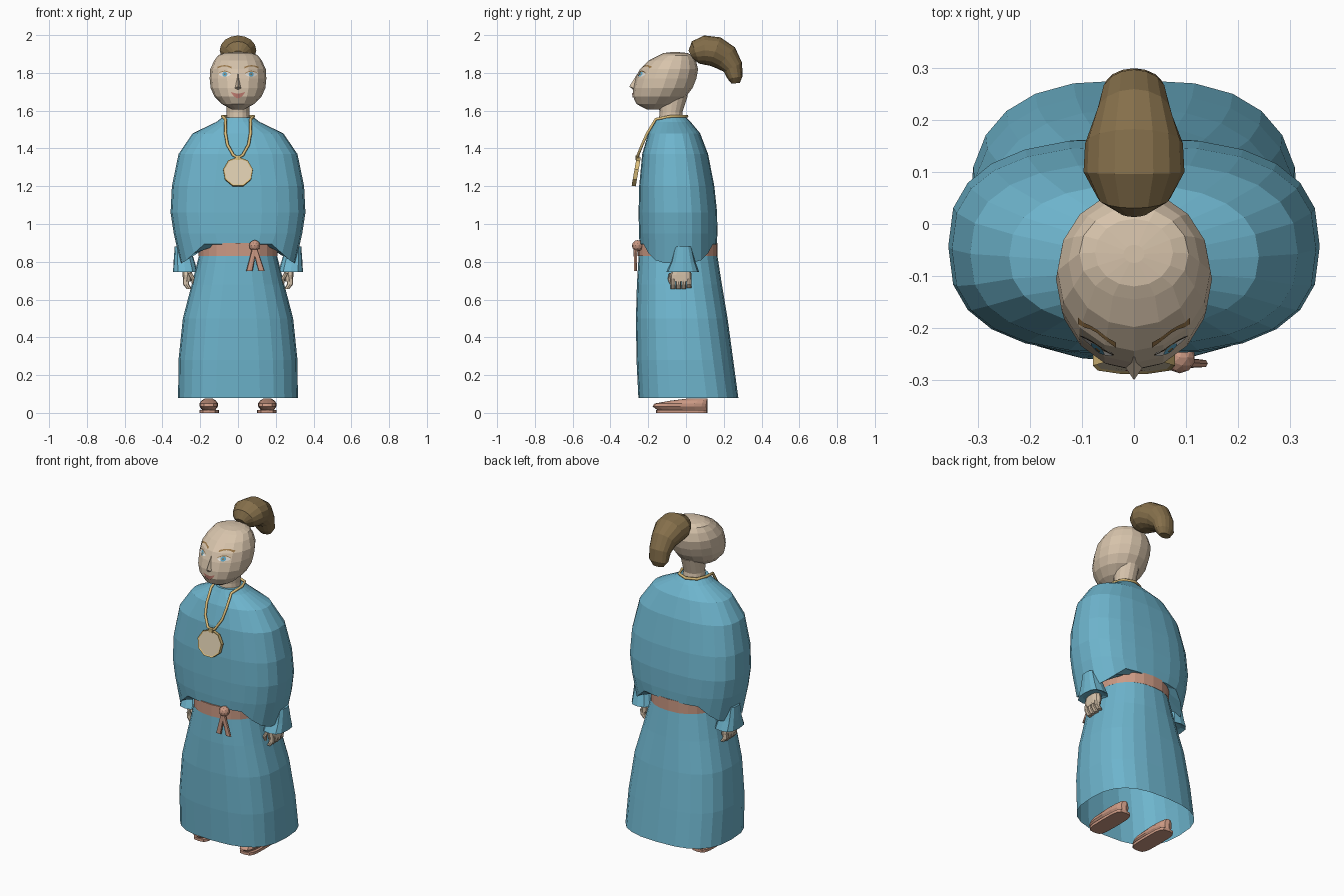
import bpy, bmesh, math
from mathutils import Vector, Matrix
from mathutils.bvhtree import BVHTree

if "Cube" in bpy.data.objects:
    bpy.data.objects.remove(bpy.data.objects["Cube"])


def material(name, rgb):
    m = bpy.data.materials.new(name)
    m.diffuse_color = (*rgb, 1)
    m.use_nodes = True
    m.node_tree.nodes["Principled BSDF"].inputs["Base Color"].default_value = m.diffuse_color
    return m


BLUE = material("robe blue", (0.155, 0.46, 0.61))
SKIN = material("skin", (0.68, 0.55, 0.41))
SALMON = material("salmon cloth", (0.60, 0.32, 0.23))
GOLD = material("gold", (0.72, 0.52, 0.20))
IVORY = material("ivory", (0.72, 0.61, 0.43))
HAIR = material("hair brown", (0.235, 0.16, 0.07))
WHITE = material("eye white", (0.78, 0.76, 0.72))
IRIS = material("iris blue", (0.12, 0.42, 0.62))
LIP = material("lip pink", (0.52, 0.20, 0.16))
BROW = material("brow brown", (0.33, 0.19, 0.07))


def finish(bm, name, *mats):
    bmesh.ops.recalc_face_normals(bm, faces=bm.faces)
    me = bpy.data.meshes.new(name)
    bm.to_mesh(me)
    bm.free()
    for m in mats:
        me.materials.append(m)
    ob = bpy.data.objects.new(name, me)
    bpy.context.collection.objects.link(ob)
    return ob


def ring(z, hx, y0, y1, e=2.0, n=24, cx=0.0):
    """Horizontal superellipse starting at the front middle."""
    pts = []
    for i in range(n):
        a = 2 * math.pi * i / n
        s, c = math.sin(a), math.cos(a)
        x = math.copysign(abs(s) ** (2 / e), s) * hx
        y = (y0 + y1) / 2 - math.copysign(abs(c) ** (2 / e), c) * (y1 - y0) / 2
        pts.append(Vector((cx + x, y, z)))
    return pts


def loft(name, rings, mat, caps=(True, True)):
    bm = bmesh.new()
    vs = [[bm.verts.new(p) for p in r] for r in rings]
    n = len(vs[0])
    for a, b in zip(vs, vs[1:]):
        for i in range(n):
            j = (i + 1) % n
            bm.faces.new((a[i], a[j], b[j], b[i]))
    if caps[0]:
        bm.faces.new(vs[0])
    if caps[1]:
        bm.faces.new(vs[-1])
    return finish(bm, name, mat)


# Long skirt, open at the hem
loft("skirt", [ring(*r) for r in (
    (0.08, 0.317, -0.252, 0.277, 2.7), (0.28, 0.315, -0.262, 0.25, 2.6),
    (0.50, 0.292, -0.265, 0.22, 2.5), (0.68, 0.245, -0.26, 0.19, 2.4),
    (0.84, 0.205, -0.25, 0.165, 2.3))], BLUE, (False, True))

# Waist sash
loft("belt", [ring(z, 0.208, -0.255, 0.168, 2.3) for z in (0.83, 0.90)], SALMON)

# Draped upper robe, hem dipping at the sides
upper = [ring(*r) for r in (
    (1.565, 0.082, -0.155, 0.0, 2), (1.54, 0.115, -0.168, 0.025, 2),
    (1.48, 0.24, -0.20, 0.075, 2.3), (1.37, 0.315, -0.232, 0.117, 2.5),
    (1.20, 0.350, -0.248, 0.15, 2.6), (1.06, 0.357, -0.251, 0.165, 2.6),
    (0.95, 0.340, -0.249, 0.166, 2.6))]
hem = ring(0.89, 0.305, -0.246, 0.164, 2.6)
for p in hem:
    p.z = 0.893 - 0.10 * min(1, max(0, (abs(p.x) - 0.18) / 0.11))
loft("upper_robe", upper + [hem, ring(0.89, 0.19, -0.23, 0.15, 2.3)], BLUE)

# Cuffs, hands, shoes on both sides
for side, s in (("left", 1), ("right", -1)):
    loft(side + "_cuff", [ring(z, hx, y0, y1, 2.8, 12, s * cx) for z, hx, y0, y1, cx in (
        (0.88, 0.04, -0.06, 0.03, 0.295), (0.80, 0.056, -0.08, 0.05, 0.285),
        (0.745, 0.065, -0.105, 0.07, 0.279), (0.755, 0.045, -0.08, 0.045, 0.275))], BLUE)
    loft(side + "_palm", [ring(z, hx, y0, y1, 2.8, 10, s * cx) for z, hx, y0, y1, cx in (
        (0.78, 0.025, -0.06, 0.02, 0.27), (0.73, 0.026, -0.085, 0.03, 0.268),
        (0.695, 0.022, -0.082, 0.03, 0.27))], SKIN)
    for i in range(4):
        y = -0.081 + i * 0.028
        tip = 0.655 + 0.005 * (i == 3)
        loft(f"{side}_finger_{i + 1}", [
            ring(z, hx, y, y + 0.026, 2.5, 8, s * cx) for z, hx, cx in (
                (0.71, 0.016, 0.276), (0.68, 0.016, 0.275), (tip, 0.013, 0.258))], SKIN)
    loft(side + "_thumb", [ring(z, 0.012, y, y + 0.026, 2.2, 8, s * cx) for z, y, cx in (
        (0.74, -0.09, 0.255), (0.71, -0.097, 0.238), (0.68, -0.088, 0.232))], SKIN)
    loft(side + "_sole", [ring(z, 0.052, -0.16, 0.115, 4, 16, s * 0.153)
                          for z in (0.0, 0.016)], SALMON)
    loft(side + "_shoe", [ring(z, hx, y0, 0.115, 2.8, 16, s * 0.155) for z, hx, y0 in (
        (0.014, 0.034, -0.15), (0.035, 0.049, -0.178), (0.05, 0.049, -0.165),
        (0.065, 0.038, -0.08), (0.075, 0.022, 0.0))], SALMON)

# Sash knot and hanging tails
bm = bmesh.new()
bmesh.ops.create_icosphere(bm, subdivisions=2, radius=0.03,
                           matrix=Matrix.Translation((0.088, -0.257, 0.885)))
finish(bm, "belt_knot", SALMON)
for name, x in (("belt_tail_a", 0.06), ("belt_tail_b", 0.125)):
    loft(name, [ring(0.875, 0.012, -0.277, -0.257, 3, 8, 0.088),
                ring(0.75, 0.017, -0.276, -0.26, 3, 8, x)], SALMON)

# Neck and head
loft("neck", [ring(*r, 2, 16) for r in (
    (1.53, 0.066, -0.145, -0.01), (1.59, 0.06, -0.14, -0.02),
    (1.68, 0.065, -0.15, 0.01))], SKIN)
head = loft("head", [ring(*r, 2, 16) for r in (
    (1.605, 0.03, -0.205, -0.14), (1.635, 0.085, -0.262, -0.06),
    (1.675, 0.125, -0.281, 0.0), (1.72, 0.145, -0.28, 0.035),
    (1.77, 0.15, -0.267, 0.055), (1.82, 0.147, -0.244, 0.064),
    (1.865, 0.126, -0.198, 0.052), (1.893, 0.105, -0.145, 0.032),
    (1.905, 0.075, -0.12, 0.01), (1.91, 0.02, -0.075, -0.04))], SKIN)

# Nose wedge
bm = bmesh.new()
v = [bm.verts.new(p) for p in ((0, -0.255, 1.80), (0, -0.30, 1.728), (0.024, -0.265, 1.715),
                               (-0.024, -0.265, 1.715), (0, -0.277, 1.708))]
for f in ((0, 1, 2), (0, 3, 1), (1, 4, 2), (1, 3, 4)):
    bm.faces.new([v[i] for i in f])
finish(bm, "nose", SKIN)

# Facial details as thin plates laid on the head
bm = bmesh.new()
bm.from_mesh(head.data)
surface = BVHTree.FromBMesh(bm)
bm.free()


def on_face(x, z, lift):
    hit = surface.ray_cast(Vector((x, -1, z)), Vector((0, 1, 0)))[0]
    return Vector((x, (hit.y if hit else -0.2) - lift, z))


def oval(name, cx, cz, rx, rz, mat, lift, n=12):
    bm = bmesh.new()
    mid = bm.verts.new(on_face(cx, cz, lift))
    rim = [bm.verts.new(on_face(cx + rx * math.cos(2 * math.pi * i / n),
                                cz + rz * math.sin(2 * math.pi * i / n), lift))
           for i in range(n)]
    for i in range(n):
        bm.faces.new((mid, rim[i], rim[(i + 1) % n]))
    finish(bm, name, mat)


def strip(name, x0, x1, low, high, mat, lift=0.004, n=6):
    bm = bmesh.new()
    xs = [x0 + (x1 - x0) * i / n for i in range(n + 1)]
    vs = [[bm.verts.new(on_face(x, f(i / n), lift)) for f in (low, high)]
          for i, x in enumerate(xs)]
    for a, b in zip(vs, vs[1:]):
        bm.faces.new((a[0], b[0], b[1], a[1]))
    finish(bm, name, mat)


for side, s in (("left", 1), ("right", -1)):
    oval(side + "_eye", s * 0.07, 1.793, 0.032, 0.013, WHITE, 0.003)
    oval(side + "_iris", s * 0.07, 1.793, 0.013, 0.013, IRIS, 0.005)
    oval(side + "_pupil", s * 0.07, 1.793, 0.005, 0.005, BROW, 0.007)
    strip(side + "_brow", s * 0.035, s * 0.108,
          lambda t: 1.823 + 0.012 * math.sin(math.pi * t),
          lambda t: 1.833 + 0.008 * math.sin(math.pi * t), BROW)
    strip(side + "_lash", s * 0.038, s * 0.104,
          lambda t: 1.796 + 0.011 * math.sin(math.pi * t),
          lambda t: 1.799 + 0.013 * math.sin(math.pi * t), BROW, 0.006)
strip("lips", -0.038, 0.038, lambda t: 1.697 - 0.032 * math.sin(math.pi * t),
      lambda t: 1.699 - 0.008 * math.sin(math.pi * t), LIP, 0.005, 8)

# Ponytail swept over the back of the head: y, z, half thickness, half width
path = [(0.025, 1.895, 0.025, 0.03), (0.05, 1.908, 0.062, 0.07), (0.10, 1.92, 0.078, 0.097),
        (0.155, 1.913, 0.08, 0.094), (0.21, 1.88, 0.074, 0.073), (0.248, 1.83, 0.054, 0.063),
        (0.26, 1.775, 0.04, 0.058), (0.263, 1.745, 0.022, 0.035)]
rings = []
for i, (y, z, t, w) in enumerate(path):
    a, b = path[max(i - 1, 0)], path[min(i + 1, len(path) - 1)]
    d = Vector((0, b[0] - a[0], b[1] - a[1])).normalized()
    up = Vector((0, -d.z, d.y))
    rings.append([Vector((w * math.sin(k * math.pi / 8), y, z))
                  + up * t * math.cos(k * math.pi / 8) for k in range(16)])
loft("ponytail", rings, HAIR)

# Necklace chain
half = [(0.083, -0.08, 1.57), (0.067, -0.16, 1.555), (0.066, -0.205, 1.48),
        (0.056, -0.232, 1.42), (0.025, -0.254, 1.365)]
loop = [(0, 0.005, 1.57), (0.06, -0.02, 1.57)] + half + [(0, -0.26, 1.35)]
loop += [(-x, y, z) for x, y, z in reversed(half)] + [(-0.06, -0.02, 1.57)]
curve = bpy.data.curves.new("necklace", "CURVE")
curve.dimensions = "3D"
curve.bevel_depth = 0.008
curve.bevel_resolution = 1
sp = curve.splines.new("POLY")
sp.points.add(len(loop) - 1)
for pt, co in zip(sp.points, loop):
    pt.co = (*co, 1)
sp.use_cyclic_u = True
curve.materials.append(GOLD)
bpy.context.collection.objects.link(bpy.data.objects.new("necklace", curve))

# Medallion with inset ivory face
bm = bmesh.new()
bmesh.ops.create_cone(bm, cap_ends=True, segments=9, radius1=0.08, radius2=0.08, depth=0.022)
front = max(bm.faces, key=lambda f: f.calc_center_median().z)
bmesh.ops.inset_region(bm, faces=[front], thickness=0.007, depth=-0.003)
front.material_index = 1
bm.transform(Matrix.Translation((0, -0.264, 1.275)) @ Matrix.Rotation(math.radians(80), 4, "X"))
finish(bm, "medallion", GOLD, IVORY)
loft("medallion_clasp", [ring(z, 0.016, -0.267, -0.245, 3, 8) for z in (1.34, 1.362)], GOLD)
